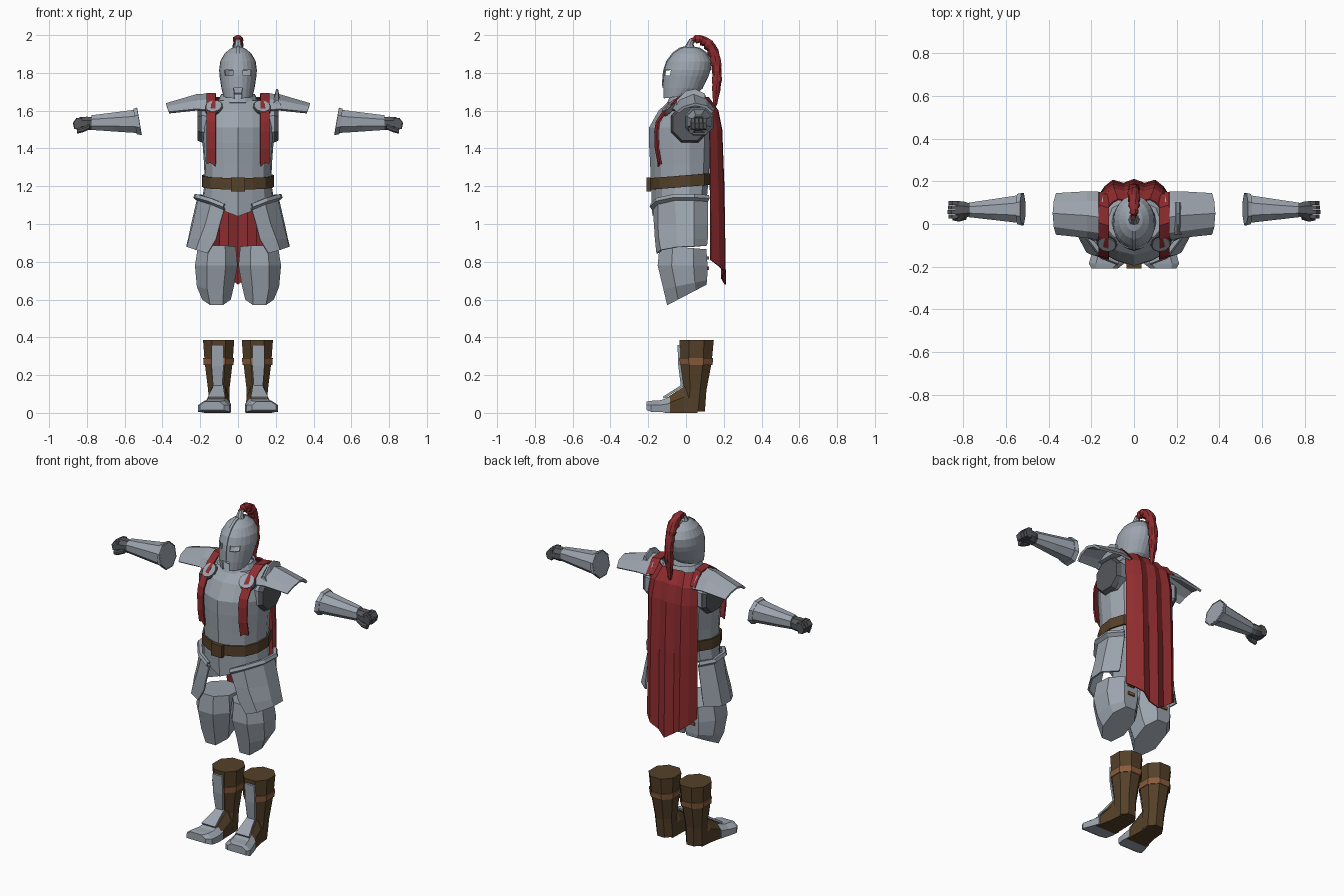
import bpy, bmesh, math, random
from mathutils import Vector, Matrix

if "Cube" in bpy.data.objects:
    bpy.data.objects.remove(bpy.data.objects["Cube"])

random.seed(4)


def material(name, rgb):
    m = bpy.data.materials.new(name)
    m.diffuse_color = (*rgb, 1)
    m.use_nodes = True
    m.node_tree.nodes["Principled BSDF"].inputs["Base Color"].default_value = m.diffuse_color
    return m


STEEL = material("steel grey", (0.33, 0.37, 0.42))
DARK = material("dark grey", (0.09, 0.095, 0.105))
RED = material("deep red", (0.27, 0.025, 0.028))
LEATHER = material("brown leather", (0.09, 0.052, 0.022))
TAN = material("tan strap", (0.25, 0.105, 0.045))


def build(name, verts, faces, mat, mirror=False, thick=0):
    me = bpy.data.meshes.new(name)
    me.from_pydata([tuple(v) for v in verts], [], faces)
    bm = bmesh.new()
    bm.from_mesh(me)
    bmesh.ops.recalc_face_normals(bm, faces=bm.faces)
    bm.to_mesh(me)
    bm.free()
    me.materials.append(mat)
    ob = bpy.data.objects.new(name, me)
    bpy.context.collection.objects.link(ob)
    if thick:
        s = ob.modifiers.new("thickness", "SOLIDIFY")
        s.thickness, s.offset = thick, 0
    if mirror:
        ob.modifiers.new("mirror", "MIRROR").use_clip = False
    return ob


def loft(name, rings, mat, closed=True, caps=(True, True), skip=None, **kw):
    """Skin a list of equally long point rows."""
    n = len(rings[0])
    verts = [Vector(p) for r in rings for p in r]
    faces = []
    for i in range(len(rings) - 1):
        for j in range(n if closed else n - 1):
            k = (j + 1) % n
            f = (i * n + j, i * n + k, (i + 1) * n + k, (i + 1) * n + j)
            if skip and skip(sum((verts[q] for q in f), Vector()) / 4):
                continue
            faces.append(f)
    if closed and caps[0]:
        faces.append(tuple(range(n)))
    if closed and caps[1]:
        faces.append(tuple(range((len(rings) - 1) * n, len(rings) * n)))
    return build(name, verts, faces, mat, **kw)


def oct_pts(a0, a1, b0, b1, cut=0.28):
    """Octagon inside the rectangle a0..a1 by b0..b1."""
    u, v = (a1 - a0) * cut, (b1 - b0) * cut
    return [(a0 + u, b0), (a1 - u, b0), (a1, b0 + v), (a1, b1 - v),
            (a1 - u, b1), (a0 + u, b1), (a0, b1 - v), (a0, b0 + v)]


def box(name, x0, x1, y0, y1, z0, z1, mat, **kw):
    return loft(name, [[(x0, y0, z), (x1, y0, z), (x1, y1, z), (x0, y1, z)]
                       for z in (z0, z1)], mat, **kw)


# --- Breastplate and belt -------------------------------------------------
HALF = [(0, -1), (.42, -.87), (.76, -.7), (.96, -.35), (1, .15), (.82, .75), (.42, 1), (0, 1)]
SECTION = HALF + [(-x, y) for x, y in HALF[-2:0:-1]]


def body_ring(w, yf, yb, zf):
    pts = [(x * w, y * (yb if y > 0 else yf)) for x, y in SECTION]
    return [(x, y, zf(y)) for x, y in pts]


loft("breastplate", [
    body_ring(.19, .178, .11, lambda y: 1.13 - .09 * max(0, -y / .178) ** 3),
    body_ring(.176, .186, .118, lambda y: 1.22),
    body_ring(.18, .19, .125, lambda y: 1.32),
    body_ring(.188, .196, .13, lambda y: 1.43),
    body_ring(.192, .196, .135, lambda y: 1.51),
    body_ring(.178, .145, .13, lambda y: 1.60),
    body_ring(.125, .085, .10, lambda y: 1.655)], STEEL, caps=(False, True))
loft("belt", [body_ring(.186, .194, .127, lambda y, z=z: z + .08 * y)
              for z in (1.197, 1.258)], LEATHER, caps=(False, False), thick=.01)
box("belt_buckle", -.036, .036, -.208, -.185, 1.172, 1.247, LEATHER)
loft("collar", [[(r * math.sin(a), .01 + r * math.cos(a), z) for a in
                 [k * math.pi / 8 for k in range(16)]] for r, z in ((.105, 1.64), (.085, 1.685))],
     STEEL, caps=(False, False), thick=.01)

# --- Arm openings ---------------------------------------------------------
loft("arm_opening", [[(x, y, z) for y, z in oct_pts(.02 - r, .02 + r, 1.53 - r, 1.53 + r)]
                     for x, r in ((.12, .088), (.19, .1))], STEEL, mirror=True)
loft("arm_lining", [[(x, y, z) for y, z in oct_pts(.02 - r, .02 + r, 1.53 - r, 1.53 + r)]
                    for x, r in ((.188, .1), (.215, .088))], DARK, mirror=True)

# --- Pauldrons ------------------------------------------------------------
loft("pauldron", [
    [(.145, -.075, 1.60), (.145, -.04, 1.655), (.145, .03, 1.685), (.145, .1, 1.66), (.145, .145, 1.60)],
    [(.22, -.06, 1.605), (.22, -.03, 1.65), (.22, .04, 1.68), (.22, .105, 1.655), (.22, .148, 1.605)],
    [(.365, -.045, 1.59), (.375, -.01, 1.617), (.38, .05, 1.633), (.375, .105, 1.62), (.365, .14, 1.59)]],
    STEEL, closed=False, mirror=True, thick=.014)
loft("pauldron_fin", [[(.18, y, 1.63), (.202, y, t), (.212, y, t), (.228, y, 1.63)]
                      for y, t in ((-.05, 1.655), (0, 1.705), (.05, 1.715), (.10, 1.69))], STEEL)

# --- Shoulder discs and chest ribbons --------------------------------------
tilt = Matrix.Translation((.125, -.085, 1.612)) @ Vector((.15, -.68, .72)).to_track_quat('Z', 'Y').to_matrix().to_4x4()
for nm, r, d, m in (("disc_rim", .05, .012, DARK), ("shoulder_disc", .043, .019, STEEL)):
    loft(nm, [[tilt @ Vector((r * math.cos(a), r * math.sin(a), z)) for a in
               [k * math.pi / 7 for k in range(14)]] for z in (-.012, d)], m, mirror=True)
path = [(.14, 1.61), (.08, 1.685), (0, 1.69), (-.06, 1.652), (-.105, 1.61),
        (-.15, 1.54), (-.158, 1.49), (-.155, 1.40), (-.142, 1.33)]
rows = [[(.118, y - .006, z), (.142, y, z), (.166, y + .008, z)] for y, z in path]
rows.append([(.12, -.146, 1.305), (.143, -.14, 1.325), (.166, -.132, 1.318)])
loft("chest_ribbon", rows, RED, closed=False, mirror=True, thick=.009)

# --- Cape -----------------------------------------------------------------
cols = [(-1, .0), (-.82, .6), (-.6, 1), (-.3, .8), (0, 1.05), (.3, .8), (.6, 1), (.82, .6), (1, .0)]
cape = []
for z, w, y0, depth in ((1.67, .125, .075, .04), (1.60, .155, .11, .055), (1.50, .163, .125, .06),
                        (1.2, .165, .128, .068), (.81, .165, .13, .074)):
    drop = .13 if z < 1 else 0
    cape.append([(x * w, y0 + d * depth, z - drop * (1 - abs(x)) ** .8) for x, d in cols])
loft("cape", cape, RED, closed=False, thick=.008)

# --- Helmet ---------------------------------------------------------------
N = 24
helm = []
for z, w, yf, yb in ((1.665, .073, -.117, .05), (1.72, .084, -.12, .085), (1.785, .094, -.117, .116),
                     (1.815, .096, -.112, .126), (1.86, .09, -.097, .13), (1.90, .068, -.066, .107),
                     (1.925, .038, -.03, .072), (1.936, .01, .005, .03)):
    c, r = (yf + yb) / 2, (yb - yf) / 2
    lift = .025 if z < 1.67 else 0
    helm.append([(w * math.sin(a), c - r * math.cos(a), z + lift * (1 - math.cos(a)) / 2)
                 for a in [2 * math.pi * k / N for k in range(N)]])


def slot(c):
    eye = 1.79 < c.z < 1.81 and c.y < -.05 and .02 < abs(c.x) < .062
    return eye or (c.z < 1.72 and c.y < -.05 and abs(c.x) < .018)


loft("helmet", helm, STEEL, caps=(False, True), skip=slot, thick=.008)
# raised ridge and nose guard along the middle
ridge = [(-.12, 1.73), (-.118, 1.785), (-.113, 1.815), (-.098, 1.86), (-.067, 1.902), (-.03, 1.928),
         (.01, 1.938), (.072, 1.927), (.108, 1.902), (.131, 1.86), (.127, 1.815)]
loft("helmet_ridge", [[(-.008, y, z), (.008, y, z)] for y, z in ridge], STEEL, closed=False, thick=.014)
loft("plume_holder", [[(r * math.cos(k * math.pi / 4), .02 + s + r * math.sin(k * math.pi / 4), z)
                       for k in range(8)] for z, r, s in ((1.925, .03, 0), (1.95, .02, 0), (1.98, .014, .012))],
     STEEL)

# --- Plume: ragged tapering tube ------------------------------------------
key = [(.025, 1.965, .016), (.05, 1.978, .023), (.085, 1.972, .029), (.118, 1.948, .031), (.143, 1.91, .03),
       (.158, 1.86, .028), (.163, 1.81, .027), (.163, 1.76, .026), (.16, 1.71, .021), (.156, 1.66, .014),
       (.15, 1.61, .004)]
tube = []
for i, (y, z, r) in enumerate(key):
    a, b = key[max(i - 1, 0)], key[min(i + 1, len(key) - 1)]
    t = Vector((0, b[0] - a[0], b[1] - a[1])).normalized()
    side = t.cross(Vector((1, 0, 0)))
    for off, sc in ((0, 1), (.022, .86)):
        ring = []
        for k in range(10):
            q, rr = k * math.pi / 5, r * sc * random.uniform(.88, 1.12)
            ring.append(Vector((rr * math.cos(q), y, z)) + side * rr * math.sin(q) + t * (off if i < len(key) - 1 else off * .2))
        tube.append(ring)
loft("plume", tube, RED)

# --- Hip plates with flared rim -------------------------------------------
top = [(.07, -.172, 1.085), (.14, -.145, 1.115), (.205, -.06, 1.135), (.212, .04, 1.135), (.16, .112, 1.13)]
mid = [(.095, -.165, 1.0), (.17, -.145, 1.0), (.235, -.05, 1.0), (.243, .04, 1.0), (.18, .114, 1.0)]
knee = [(.115, -.16, .92), (.2, -.14, .92), (.256, -.05, .92), (.26, .04, .92), (.19, .112, .92)]
low = [(.16, -.152, .845), (.22, -.13, .862), (.265, -.045, .878), (.27, .04, .88), (.195, .108, .885)]
loft("hip_plate", [top, mid, knee, low], STEEL, closed=False, mirror=True, thick=.01)
loft("hip_rim", [[(x * s, y * s, z + d) for x, y, z in top] for s, d in ((1.0, -.012), (1.1, .006), (1.07, .02), (.99, .016))],
     STEEL, closed=False, mirror=True, thick=.008)

# --- Thigh guards ---------------------------------------------------------
thigh = []
for x0, x1, y0, y1, z, slope in ((.012, .212, -.14, .108, .875, -.08), (.002, .228, -.15, .114, .78, 0),
                                 (.022, .218, -.12, .112, .68, .2), (.038, .19, -.1, .108, .622, .52)):
    thigh.append([(x, y, z + slope * y) for x, y in oct_pts(x0, x1, y0, y1)])
loft("thigh_guard", thigh, STEEL, mirror=True)
for z in (.82, .765):
    box("thigh_tab", .095, .14, .108, .122, z - .009, z + .009, TAN, mirror=True)

# --- Boots ----------------------------------------------------------------
SHAFT = [(.385, .02, .185, -.035, .147), (.29, .027, .178, -.03, .138), (.255, .03, .175, -.028, .134),
         (.12, .046, .158, -.012, .108), (.008, .045, .152, -.03, .1)]
loft("boot_shaft", [[(x, y, z) for x, y in oct_pts(a, b, c, d)] for z, a, b, c, d in SHAFT], LEATHER, mirror=True)
loft("boot_strap", [[(x, y, z) for x, y in oct_pts(a - .004, b + .004, c - .004, d + .004)]
                    for z, a, b, c, d in SHAFT[1:3]], TAN, mirror=True, caps=(False, False), thick=.005)


def foot_ring(y, x0, x1, z0, z1):
    w = (x1 - x0) * .2
    return [(x0, y, z0), (x1, y, z0), (x1, y, z0 + (z1 - z0) * .6), (x1 - w, y, z1),
            (x0 + w, y, z1), (x0, y, z0 + (z1 - z0) * .6)]


loft("boot_foot", [foot_ring(.06, .047, .152, 0, .1), foot_ring(-.01, .045, .158, 0, .14),
                   foot_ring(-.11, .042, .18, 0, .075)], LEATHER, mirror=True)
loft("toe_cap", [foot_ring(-.085, .038, .18, .002, .082), foot_ring(-.14, .038, .198, .004, .066),
                 foot_ring(-.185, .045, .212, .006, .064), foot_ring(-.208, .075, .2, .015, .06)], STEEL, mirror=True)
loft("instep_plate", [[(.078, -.018, .145), (.13, -.018, .145)], [(.075, -.06, .118), (.14, -.06, .118)],
                      [(.068, -.12, .08), (.16, -.12, .08)]], STEEL, closed=False, mirror=True, thick=.012)
loft("shin_plate", [[(.076, -.038, .36), (.14, -.038, .36)], [(.076, -.034, .25), (.14, -.034, .25)],
                    [(.084, -.02, .14), (.132, -.02, .14)]], STEEL, closed=False, mirror=True, thick=.014)

# --- Forearm guards and fists ---------------------------------------------
arm = []
for x, lean, y, z, ry, rz in ((.522, .012, .07, 1.543, .07, .067), (.545, .008, .07, 1.543, .064, .061),
                              (.66, 0, .068, 1.54, .049, .05), (.775, 0, .066, 1.537, .034, .039)):
    arm.append([(x + lean * (b - z) / rz, a, b) for a, b in oct_pts(y - ry, y + ry, z - rz, z + rz)])
loft("forearm_guard", arm, STEEL, mirror=True)
loft("forearm_rim", [[(p[0], .07 + (p[1] - .07) * 1.06, 1.543 + (p[2] - 1.543) * 1.06) for p in r] for r in arm[:2]],
     STEEL, mirror=True, caps=(False, False), thick=.005)
loft("palm", [[(x, a, b) for a, b in oct_pts(.066 - r, .066 + r, 1.532 - s, 1.532 + s)]
              for x, r, s in ((.765, .028, .033), (.80, .04, .036), (.838, .042, .034))], DARK, mirror=True)
for k in range(4):
    y = .026 + k * .021
    e = .004 * abs(k - 1.3)
    loft("finger", [[(.825, y, 1.562), (.858 - e, y, 1.56), (.876 - e, y, 1.535), (.868 - e, y, 1.503), (.83, y, 1.498)],
                    [(.825, y + .019, 1.562), (.858 - e, y + .019, 1.56), (.876 - e, y + .019, 1.535),
                     (.868 - e, y + .019, 1.503), (.83, y + .019, 1.498)]], DARK, mirror=True)
loft("thumb", [[(x, a, b) for a, b in oct_pts(y - .013, y + .013, z - .014, z + .014)]
               for x, y, z in ((.785, .034, 1.515), (.82, .024, 1.5), (.852, .03, 1.492))], DARK, mirror=True)
